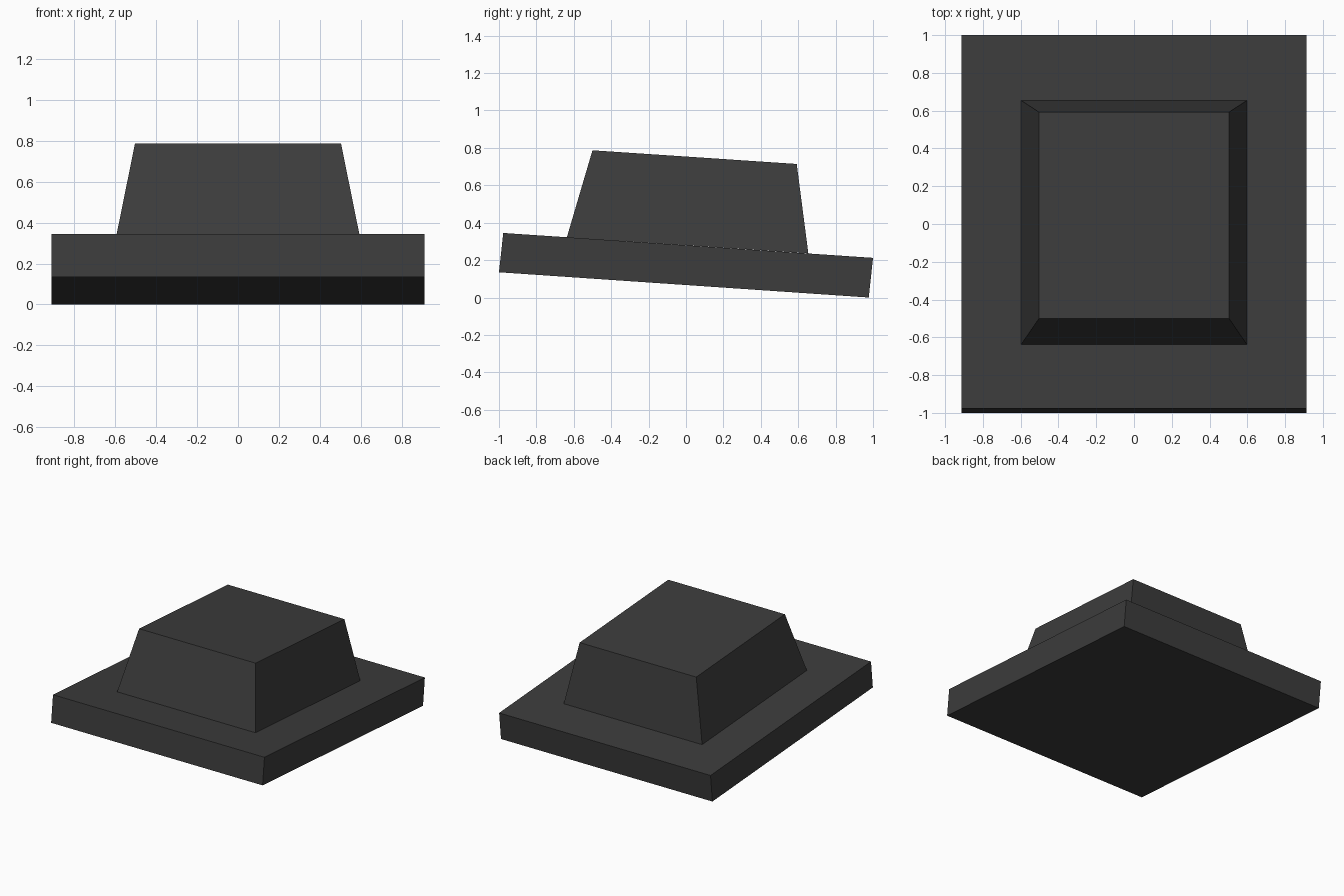
import bpy
import bmesh

cube = bpy.data.objects.get("Cube")
if cube:
    bpy.data.objects.remove(cube, do_unlink=True)

# One dark grey for everything
grey = bpy.data.materials.new("dark grey")
grey.use_nodes = True
colour = (0.045, 0.045, 0.045, 1)
grey.diffuse_color = colour
grey.node_tree.nodes["Principled BSDF"].inputs["Base Color"].default_value = colour


def tapered_block(name, bottom, top):
    """Six-sided block; each end is (half width, (front y, z), (back y, z))."""
    bm = bmesh.new()
    for half, front, back in (bottom, top):
        for side, (y, z) in ((-half, front), (half, front), (half, back), (-half, back)):
            bm.verts.new((side, y, z))
    bmesh.ops.convex_hull(bm, input=bm.verts[:])
    bmesh.ops.dissolve_limit(bm, angle_limit=0.02, verts=bm.verts[:], edges=bm.edges[:])
    bmesh.ops.recalc_face_normals(bm, faces=bm.faces[:])
    mesh = bpy.data.meshes.new(name)
    bm.to_mesh(mesh)
    bm.free()
    mesh.materials.append(grey)
    obj = bpy.data.objects.new(name, mesh)
    bpy.context.collection.objects.link(obj)
    return obj


# Sloping base plate, higher at the front
tapered_block("base_plate",
              (0.912, (-1.0, 0.135), (0.977, 0.0)),
              (0.912, (-0.977, 0.345), (1.0, 0.212)))

# Raised key cap with tapered sides
tapered_block("raised_cap",
              (0.597, (-0.637, 0.322), (0.654, 0.236)),
              (0.503, (-0.5, 0.787), (0.592, 0.714)))
